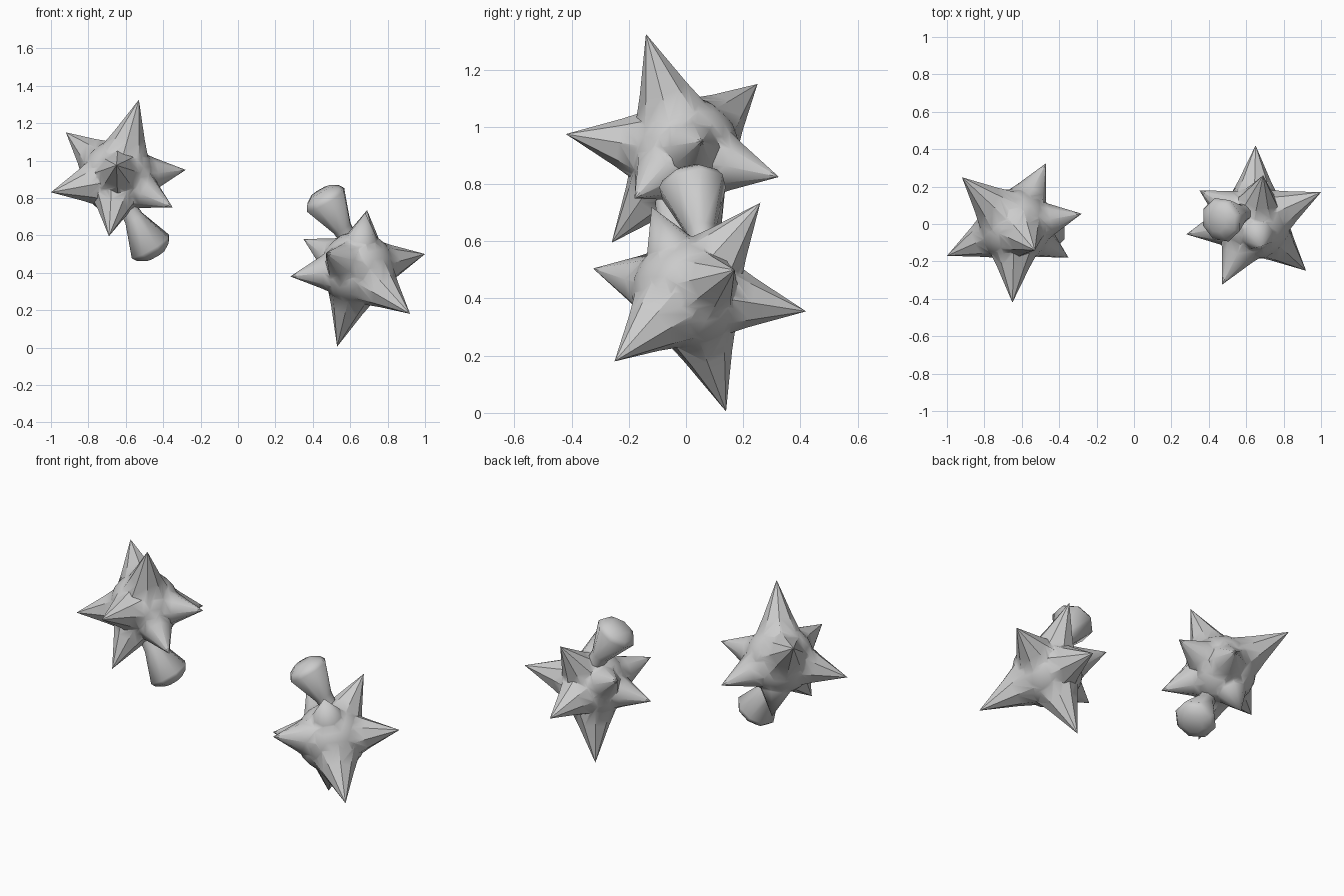
import bpy, bmesh
from mathutils import Vector, Matrix

if "Cube" in bpy.data.objects:
    bpy.data.objects.remove(bpy.data.objects["Cube"])

CENTRE = Vector((-0.64, -0.01, 0.91))
MID = Vector((0, 0, 0.665))
# spike tips of the left star: x, y, z, base radius
TIPS = [(-0.53, -0.14, 1.325, .165), (-0.92, 0.25, 1.15, .17), (-1.0, -0.17, 0.83, .165),
        (-0.69, -0.26, 0.595, .16), (-0.35, -0.18, 0.75, .16), (-0.28, 0.055, 0.95, .16),
        (-0.47, 0.325, 0.825, .165), (-0.65, -0.42, 0.975, .165), (-0.68, 0.12, 0.61, .16)]


def place(p, s):
    # s = -1 gives the mirrored-through-the-middle copy
    p = Vector(p)
    return p if s > 0 else 2 * MID - p


def loft(name, base, tip, rings, sides):
    """Turned solid from base to tip; rings are (position 0..1, radius)."""
    axis = tip - base
    rot = axis.to_track_quat('Z', 'Y').to_matrix().to_4x4()
    mat = Matrix.Translation(base) @ rot
    bm = bmesh.new()
    loops = []
    for t, r in rings:
        z = t * axis.length
        if r == 0:
            loops.append([bm.verts.new(mat @ Vector((0, 0, z)))])
        else:
            c = bmesh.ops.create_circle(bm, segments=sides, radius=r,
                                        matrix=mat @ Matrix.Translation((0, 0, z)))
            loops.append(c['verts'])
    for a, b in zip(loops, loops[1:]):
        for i in range(sides):
            j = (i + 1) % sides
            quad = [a[i], a[j], b[j], b[i]] if len(b) > 1 else [a[i], a[j], b[0]]
            bm.faces.new(quad)
    bm.faces.new(loops[0])
    if len(loops[-1]) > 1:
        bm.faces.new(loops[-1])
    bmesh.ops.recalc_face_normals(bm, faces=bm.faces)
    me = bpy.data.meshes.new(name)
    bm.to_mesh(me)
    bm.free()
    ob = bpy.data.objects.new(name, me)
    bpy.context.collection.objects.link(ob)
    return ob


def star(side, s):
    c = place(CENTRE, s)
    # rounded core
    bpy.ops.mesh.primitive_ico_sphere_add(subdivisions=3, radius=0.2, location=c)
    core = bpy.context.object
    core.name = side + "_star"
    # spikes merged into the core
    spikes = []
    for x, y, z, r in TIPS:
        tip = place((x, y, z), s)
        base = c + (tip - c).normalized() * 0.07
        spikes.append(loft("spike", base, tip, [(0, r), (0.45, r * 0.52), (1, 0)], 8))
    for sp in spikes:
        m = core.modifiers.new("union", 'BOOLEAN')
        m.operation, m.solver, m.object = 'UNION', 'EXACT', sp
    dg = bpy.context.evaluated_depsgraph_get()
    me = bpy.data.meshes.new_from_object(core.evaluated_get(dg))
    core.modifiers.clear()
    core.data = me
    for sp in spikes:
        bpy.data.objects.remove(sp)
    # flared knob with a shallow domed end
    knob = loft(side + "_knob", place((-0.585, -0.06, 0.74), s), place((-0.445, -0.015, 0.5), s),
                [(0, .05), (.2, .055), (.83, .122), (.93, .105), (1.03, .06)], 8)
    for ob, ang in ((core, 0.7), (knob, 1.2)):
        bpy.ops.object.select_all(action='DESELECT')
        ob.select_set(True)
        bpy.context.view_layer.objects.active = ob
        bpy.ops.object.shade_smooth_by_angle(angle=ang)


star("left", 1)
star("right", -1)
